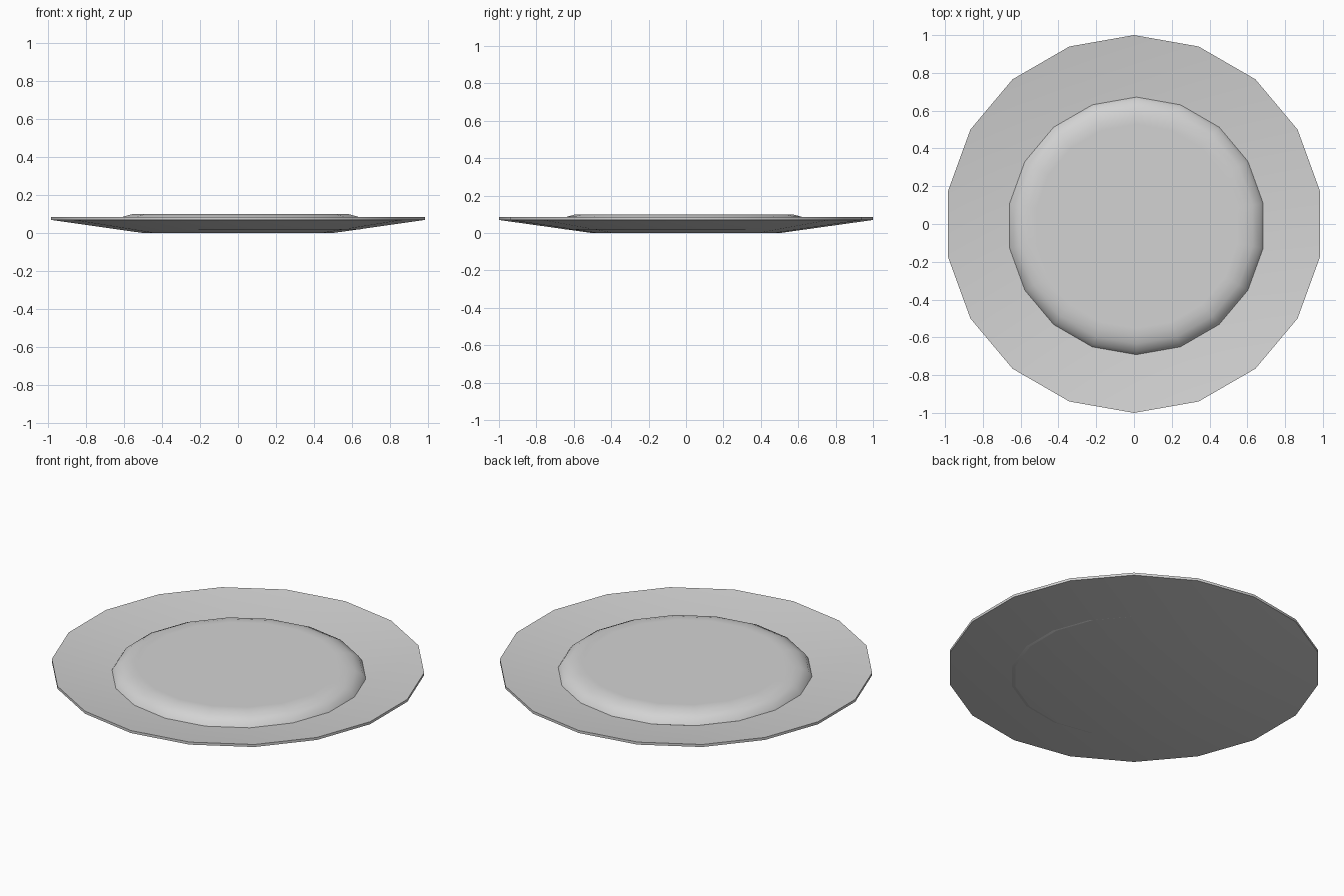
import bpy
from math import cos, sin, pi

SIDES = 18

cube = bpy.data.objects.get("Cube")
if cube:
    bpy.data.objects.remove(cube, do_unlink=True)


def make_material(name, colour):
    mat = bpy.data.materials.new(name)
    mat.use_nodes = True
    mat.diffuse_color = colour
    mat.node_tree.nodes["Principled BSDF"].inputs["Base Color"].default_value = colour
    return mat


def turned(name, profile, mat, centre=(0, 0, 0), angle=30):
    """Closed round solid from (radius, height) rings, listed bottom to top."""
    verts = [(r * cos(pi / 2 + 2 * pi * i / SIDES), r * sin(pi / 2 + 2 * pi * i / SIDES), z)
             for r, z in profile for i in range(SIDES)]
    faces = [tuple(reversed(range(SIDES)))]
    for ring in range(len(profile) - 1):
        low, high = ring * SIDES, (ring + 1) * SIDES
        for i in range(SIDES):
            j = (i + 1) % SIDES
            faces.append((low + i, low + j, high + j, high + i))
    faces.append(tuple(range(len(verts) - SIDES, len(verts))))
    mesh = bpy.data.meshes.new(name)
    mesh.from_pydata(verts, [], faces)
    mesh.materials.append(mat)
    obj = bpy.data.objects.new(name, mesh)
    obj.location = centre
    bpy.context.collection.objects.link(obj)
    bpy.ops.object.select_all(action='DESELECT')
    obj.select_set(True)
    bpy.context.view_layer.objects.active = obj
    bpy.ops.object.shade_smooth_by_angle(angle=angle * pi / 180)
    return obj


grey = make_material("light grey", (0.65, 0.65, 0.65, 1))

# Shallow dish with a thin rim and a sunken middle
turned("plate", [(0.5, 0), (1, 0.07), (1, 0.085), (0.5, 0.015)], grey)

# Flat round filling with a soft rolled edge, slightly off centre
turned("filling", [(0.64, 0.02), (0.682, 0.041), (0.665, 0.068), (0.625, 0.088),
                   (0.58, 0.1), (0.54, 0.1)], grey, (0.013, -0.01, 0), 75)
